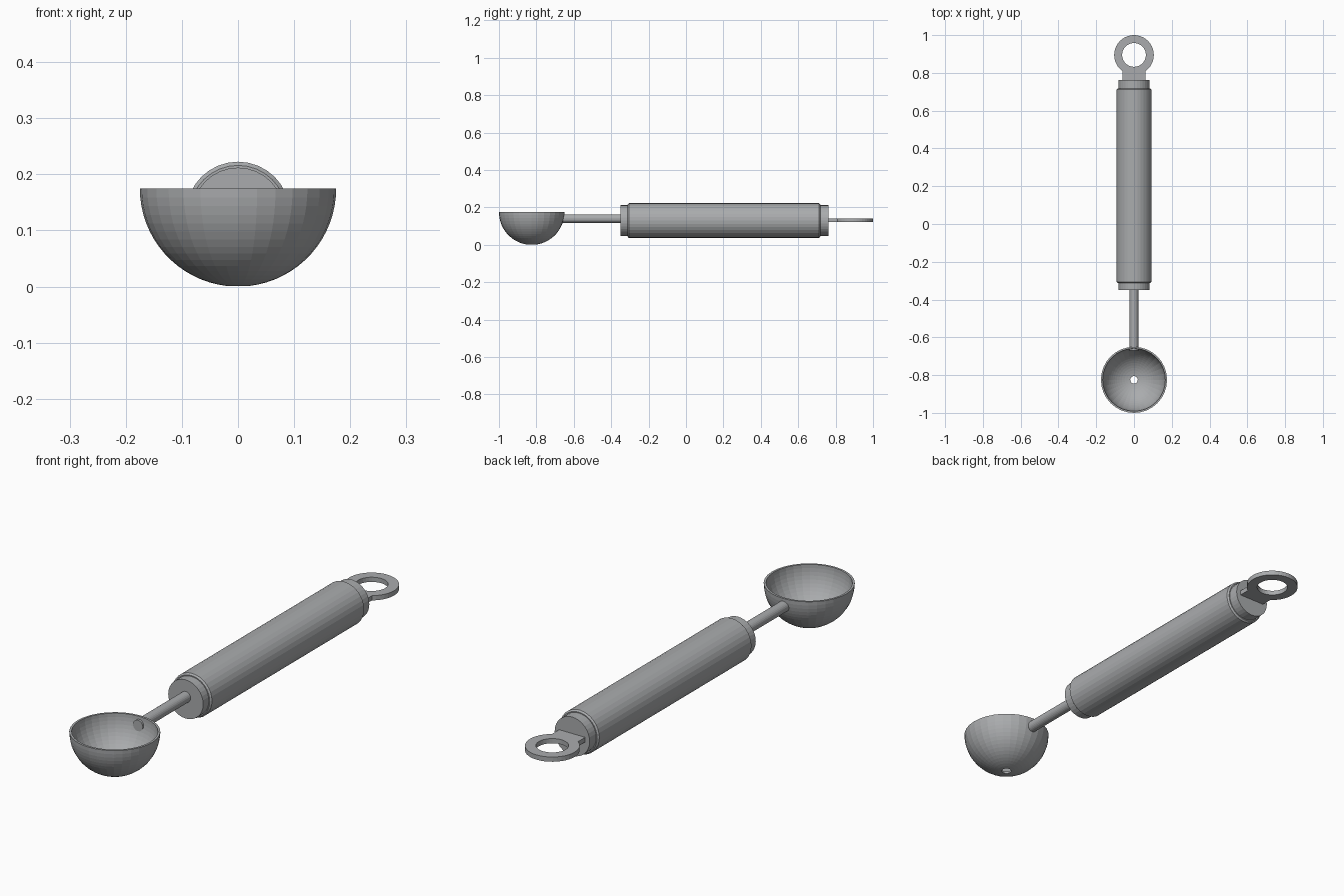
import bpy, bmesh, math
from mathutils import Matrix

if "Cube" in bpy.data.objects:
    bpy.data.objects.remove(bpy.data.objects["Cube"])

steel = bpy.data.materials.new("steel grey")
steel.diffuse_color = (0.40, 0.41, 0.42, 1)
steel.use_nodes = True
steel.node_tree.nodes["Principled BSDF"].inputs["Base Color"].default_value = steel.diffuse_color


def finish(bm, name):
    bmesh.ops.recalc_face_normals(bm, faces=bm.faces)
    me = bpy.data.meshes.new(name)
    bm.to_mesh(me)
    bm.free()
    me.materials.append(steel)
    ob = bpy.data.objects.new(name, me)
    bpy.context.collection.objects.link(ob)
    return ob


def lathe(name, profile, matrix, sides=32, closed=False):
    """Revolve (radius, height) points around z, then place with matrix."""
    bm = bmesh.new()
    rings = []
    for r, h in profile:
        rings.append([bm.verts.new((r * math.cos(2 * math.pi * i / sides),
                                    r * math.sin(2 * math.pi * i / sides), h))
                      for i in range(sides)])
    pairs = list(zip(rings, rings[1:]))
    if closed:
        pairs.append((rings[-1], rings[0]))
    else:
        bm.faces.new(rings[0])
        bm.faces.new(rings[-1])
    for a, b in pairs:
        for i in range(sides):
            j = (i + 1) % sides
            bm.faces.new((a[i], a[j], b[j], b[i]))
    bm.transform(matrix)
    return finish(bm, name)


def along_y(z):
    # maps the lathe axis onto +y at height z
    return Matrix.Translation((0, 0, z)) @ Matrix.Rotation(-math.pi / 2, 4, 'X')


# Hollow hemispherical scoop with a drain hole at the bottom
R, T, HOLE, ROWS = 0.175, 0.009, 0.02, 16


def arc(radius):
    start = math.asin(HOLE / radius)
    angles = [start + (math.pi / 2 - start) * k / ROWS for k in range(ROWS + 1)]
    return [(radius * math.sin(a), R - radius * math.cos(a)) for a in angles]


lathe("scoop_bowl", arc(R) + arc(R - T)[::-1],
      Matrix.Translation((0, -0.825, 0)), closed=True)

# Thin rod joining bowl and handle
lathe("rod", [(0.023, -0.67), (0.023, -0.34)], along_y(0.14), 24)

# Handle grip with slightly chamfered ends
lathe("handle_grip", [(0.086, -0.312), (0.0925, -0.306),
                      (0.0925, 0.712), (0.086, 0.718)], along_y(0.13))

# End collars
for name, y0, y1 in (("front_collar", -0.35, -0.30), ("rear_collar", 0.705, 0.762)):
    lathe(name, [(0.082, y0), (0.082, y1)], along_y(0.13))

# Flat hanging loop: keyhole outline with a round hole
CY, RO, RI, NECK = 0.895, 0.105, 0.063, 0.061
a0 = -math.pi / 2 + math.asin(NECK / RO)
sweep = 2 * math.pi - 2 * math.asin(NECK / RO)
outer = [(RO * math.cos(a0 + sweep * i / 32), CY + RO * math.sin(a0 + sweep * i / 32))
         for i in range(33)]
outer += [(-NECK, 0.75), (NECK, 0.75)]
inner = [(RI * math.cos(2 * math.pi * i / 32), CY + RI * math.sin(2 * math.pi * i / 32))
         for i in range(32)]
bm = bmesh.new()
edges = []
for loop in (outer, inner):
    vs = [bm.verts.new((x, y, 0.122)) for x, y in loop]
    edges += [bm.edges.new((vs[i - 1], vs[i])) for i in range(len(vs))]
bmesh.ops.triangle_fill(bm, use_beauty=True, edges=edges)
ext = bmesh.ops.extrude_face_region(bm, geom=bm.faces[:], use_keep_orig=True)
bmesh.ops.translate(bm, vec=(0, 0, 0.02),
                    verts=[g for g in ext["geom"] if isinstance(g, bmesh.types.BMVert)])
finish(bm, "hanging_loop")
